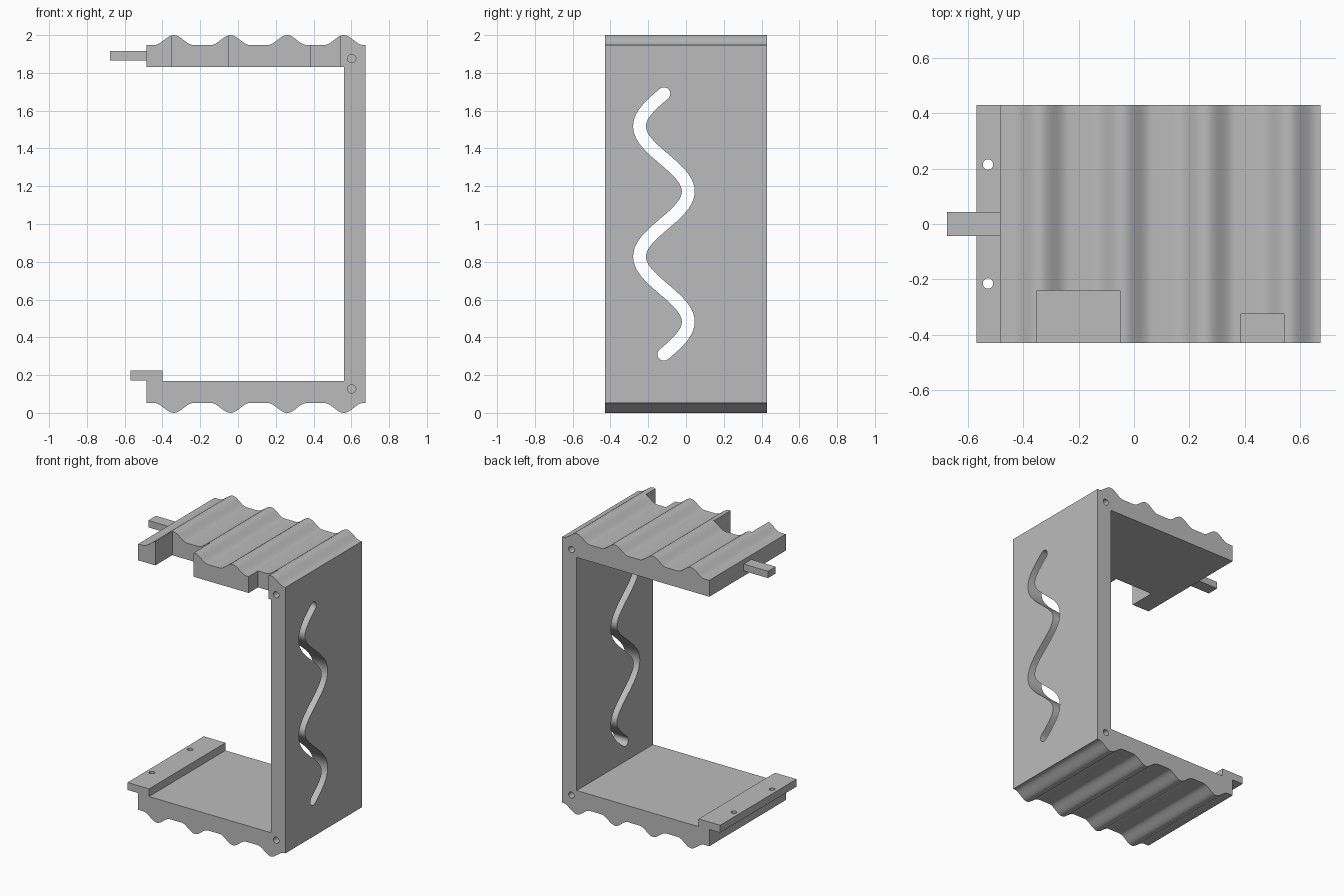
import bpy, bmesh, math
from mathutils import Matrix, Vector

if "Cube" in bpy.data.objects:
    bpy.data.objects.remove(bpy.data.objects["Cube"], do_unlink=True)

HALF_Y = 0.43
LEFT, RIGHT = -0.485, 0.675

grey = bpy.data.materials.new("plain grey")
grey.use_nodes = True
colour = (0.5, 0.5, 0.5, 1)
grey.diffuse_color = colour
grey.node_tree.nodes["Principled BSDF"].inputs["Base Color"].default_value = colour


def add_object(name, bm):
    bmesh.ops.recalc_face_normals(bm, faces=bm.faces)
    mesh = bpy.data.meshes.new(name)
    bm.to_mesh(mesh)
    bm.free()
    mesh.materials.append(grey)
    obj = bpy.data.objects.new(name, mesh)
    bpy.context.collection.objects.link(obj)
    return obj


def prism(name, points, depth):
    """Extrude a closed outline of 3D points along a vector."""
    bm = bmesh.new()
    face = bm.faces.new([bm.verts.new(p) for p in points])
    side = bmesh.ops.extrude_face_region(bm, geom=[face])["geom"]
    verts = [v for v in side if isinstance(v, bmesh.types.BMVert)]
    bmesh.ops.translate(bm, verts=verts, vec=depth)
    return add_object(name, bm)


def box(name, low, high):
    bm = bmesh.new()
    bmesh.ops.create_cube(bm, size=1)
    low, high = Vector(low), Vector(high)
    bmesh.ops.scale(bm, verts=bm.verts, vec=high - low)
    bmesh.ops.translate(bm, verts=bm.verts, vec=(low + high) / 2)
    return add_object(name, bm)


def drill(name, centre, radius, length, axis):
    bm = bmesh.new()
    turn = Matrix.Rotation(math.pi / 2, 4, "X") if axis == "y" else Matrix()
    bmesh.ops.create_cone(bm, cap_ends=True, segments=24, radius1=radius, radius2=radius,
                          depth=length, matrix=Matrix.Translation(centre) @ turn)
    return add_object(name, bm)


def ridge(x):
    """Height of the rounded ridges above the flat troughs."""
    d = abs((x + 0.34 + 0.15) % 0.30 - 0.15)
    return 0.0265 * (1 + math.cos(math.pi * min(d / 0.105, 1)))


# C-shaped frame: ridged roof, side wall, ridged floor with a raised lip
steps = 96
xs = [LEFT + (RIGHT - LEFT) * i / steps for i in range(steps + 1)]
outline = [(x, 0.053 - ridge(x)) for x in xs]
outline += [(x, 1.947 + ridge(x)) for x in reversed(xs)]
outline += [(LEFT, 1.83), (0.56, 1.83), (0.56, 0.17), (-0.40, 0.17),
            (-0.40, 0.225), (-0.57, 0.225), (-0.57, 0.172), (LEFT, 0.172)]
frame = prism("frame", [(x, -HALF_Y, z) for x, z in outline], (0, 2 * HALF_Y, 0))

# Two notches in the front of the roof
cutters = [box("wide_notch", (-0.35, -0.6, 1.7), (-0.05, -0.24, 2.1)),
           box("small_notch", (0.385, -0.6, 1.7), (0.543, -0.325, 2.1))]

# Lip screw holes, and blind corner holes in both ends of the wall
for s in (-1, 1):
    cutters.append(drill("lip_hole", (-0.528, s * 0.215, 0.2), 0.019, 0.2, "z"))
    for z in (0.127, 1.876):
        cutters.append(drill("corner_hole", (0.602, s * HALF_Y, z), 0.022, 0.2, "y"))

# Winding slot through the wall: a sine path widened, with round ends
top, bottom, radius, wave = 1.69, 0.31, 0.034, 2 * math.pi / 0.69
left_edge, right_edge = [], []
count = 80
for i in range(count + 1):
    z = top + (bottom - top) * i / count
    phase = wave * (top - z)
    centre = Vector((-0.117 - 0.129 * math.sin(phase), z))
    along = Vector((-0.129 * wave * math.cos(phase), -1)).normalized()
    normal = Vector((-along.y, along.x))
    left_edge.append(centre + normal * radius)
    right_edge.append(centre - normal * radius)


def round_end(start, end):
    """Half circle from start to end, turning clockwise."""
    middle, arm = (start + end) / 2, (start - end) / 2
    return [middle + Matrix.Rotation(-math.pi * k / 10, 2) @ arm for k in range(1, 10)]


slot = left_edge + round_end(left_edge[-1], right_edge[-1])
slot += right_edge[::-1] + round_end(right_edge[0], left_edge[0])
cutters.append(prism("slot", [(0.5, p.x, p.y) for p in slot], (0.3, 0, 0)))

# Apply every cut, then discard the cutters
bpy.context.view_layer.objects.active = frame
for cutter in cutters:
    cutter.hide_render = True
    cut = frame.modifiers.new("cut", "BOOLEAN")
    cut.operation, cut.solver, cut.object = "DIFFERENCE", "EXACT", cutter
    bpy.ops.object.modifier_apply(modifier=cut.name)
    bpy.data.objects.remove(cutter, do_unlink=True)

# Latch tongue on the open side of the roof
box("latch_tongue", (-0.677, -0.043, 1.866), (LEFT, 0.043, 1.915))

bpy.ops.object.select_all(action="DESELECT")
frame.select_set(True)
bpy.context.view_layer.objects.active = frame
bpy.ops.object.shade_smooth_by_angle(angle=math.radians(30))
